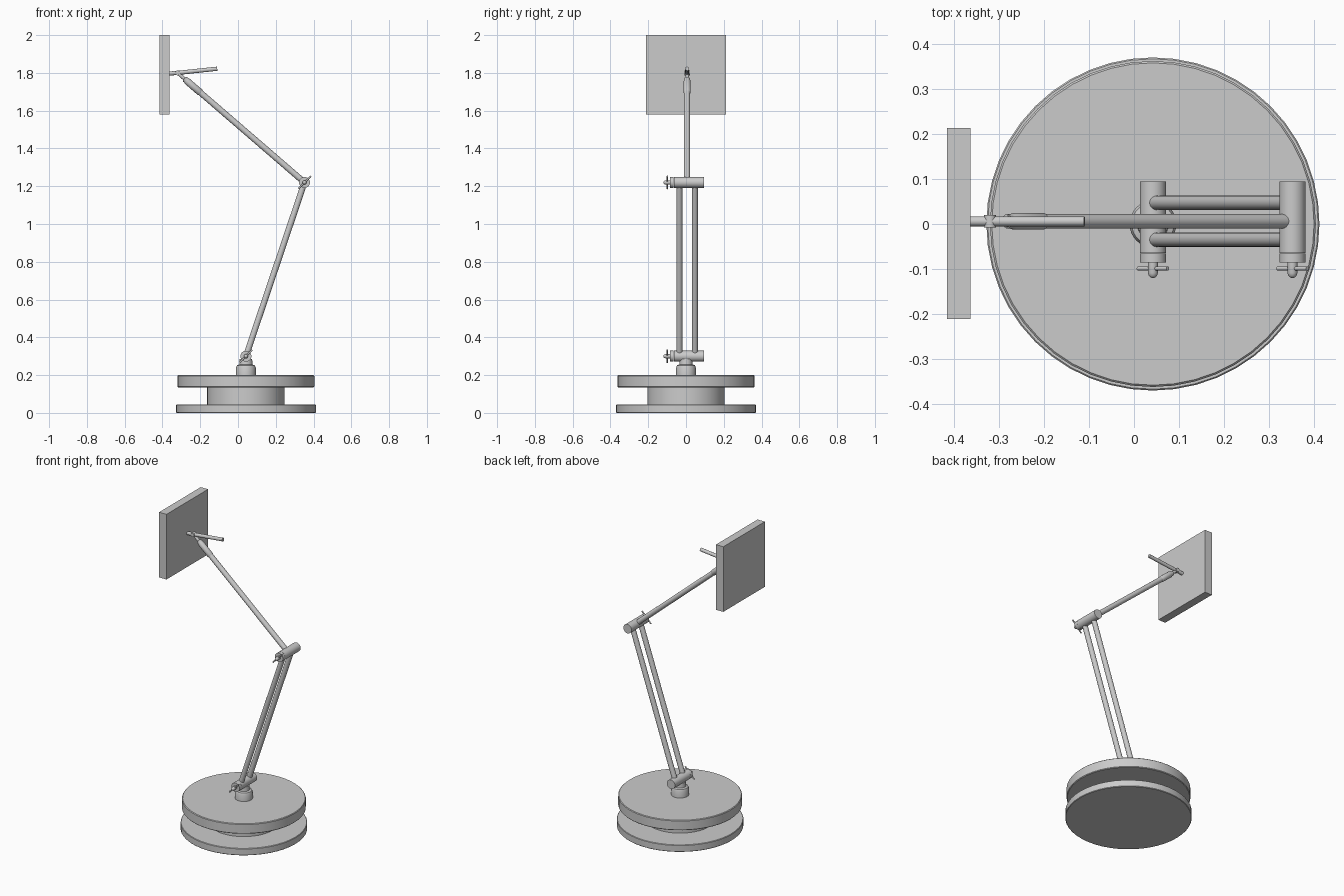
import bpy, bmesh, math
from mathutils import Vector

if "Cube" in bpy.data.objects:
    bpy.data.objects.remove(bpy.data.objects["Cube"], do_unlink=True)

BASE_X, ARM_Y = 0.042, 0.006
LOW = Vector((BASE_X, ARM_Y, 0.3))
ELBOW = Vector((0.352, ARM_Y, 1.22))
WRIST = Vector((-0.32, ARM_Y, 1.8))


def lathe(name, profile, start, direction=(0, 0, 1), segments=24):
    """Spin (radius, height) points around an axis from start."""
    bm = bmesh.new()
    rings = []
    for radius, height in profile:
        ring = []
        for i in range(segments):
            a = math.tau * i / segments
            ring.append(bm.verts.new((radius * math.cos(a), radius * math.sin(a), height)))
        rings.append(ring)
    for lower, upper in zip(rings, rings[1:]):
        for i in range(segments):
            j = (i + 1) % segments
            bm.faces.new((lower[i], lower[j], upper[j], upper[i]))
    bm.faces.new(rings[0][::-1])
    bm.faces.new(rings[-1])
    mesh = bpy.data.meshes.new(name)
    bm.to_mesh(mesh)
    bm.free()
    obj = bpy.data.objects.new(name, mesh)
    bpy.context.collection.objects.link(obj)
    obj.location = start
    obj.rotation_euler = Vector(direction).to_track_quat("Z", "Y").to_euler()
    bpy.ops.object.select_all(action="DESELECT")
    obj.select_set(True)
    bpy.context.view_layer.objects.active = obj
    bpy.ops.object.shade_smooth_by_angle(angle=math.radians(35))
    return obj


def rod(name, start, end, radius, segments=20):
    start, end = Vector(start), Vector(end)
    axis = end - start
    return lathe(name, [(radius, 0), (radius, axis.length)], start, axis, segments)


def disc(name, radius, bottom, top, bevel):
    profile = [(radius - bevel, bottom), (radius, bottom + bevel),
               (radius, top - bevel), (radius - bevel, top)]
    return lathe(name, profile, (BASE_X, 0, 0), segments=48)


# Base: two discs around a drum
disc("base_lower_disc", 0.37, 0, 0.045, 0.003)
disc("base_drum", 0.205, 0.04, 0.14, 0.001)
disc("base_upper_disc", 0.362, 0.135, 0.2, 0.004)

# Swivel collar
lathe("swivel_collar", [(0.052, 0.195), (0.052, 0.24), (0.047, 0.252),
                        (0.035, 0.256), (0.033, 0.285)], (BASE_X, 0, 0), segments=32)


# Hinges, each with an end cap and a wing screw
def hinge(name, centre):
    x, z = centre.x, centre.z
    rod(name + "_barrel", (x, 0.094, z), (x, -0.064, z), 0.029, 32)
    rod(name + "_cap", (x, -0.065, z), (x, -0.086, z), 0.029, 32)
    lathe(name + "_screw", [(0.011, 0), (0.011, 0.024), (0.009, 0.03),
                            (0.005, 0.034), (0.001, 0.035)], (x, -0.085, z), (0, -1, 0))
    half = Vector((0.033, 0, 0.033))
    middle = Vector((x, -0.099, z))
    rod(name + "_wing", middle - half, middle + half, 0.0045, 12)


hinge("lower_hinge", LOW)
hinge("elbow_hinge", ELBOW)

# Twin lower arm rods and single upper arm
for side, offset in (("left", 0.041), ("right", -0.041)):
    shift = Vector((0, offset, 0))
    rod("lower_arm_" + side, LOW + shift, ELBOW + shift, 0.016)
reach = (WRIST - ELBOW).normalized()
rod("upper_arm", ELBOW, WRIST - reach * 0.05, 0.016)
lathe("upper_arm_sleeve", [(0.0165, 0), (0.0185, 0.004), (0.0185, 0.09),
                           (0.013, 0.112), (0.009, 0.114), (0.009, 0.165)],
      WRIST - reach * 0.16, reach)

# Wrist, handle and head panel
rod("wrist_pin", WRIST - Vector((0, 0.014, 0)), WRIST + Vector((0, 0.014, 0)), 0.013)
rod("panel_neck", (-0.37, ARM_Y, 1.796), WRIST, 0.011)
rod("handle", WRIST, (-0.11, ARM_Y, 1.822), 0.011)
bpy.ops.mesh.primitive_cube_add(size=1, location=(-0.389, 0.001, 1.79))
panel = bpy.context.object
panel.name = "head_panel"
panel.scale = (0.052, 0.424, 0.42)
